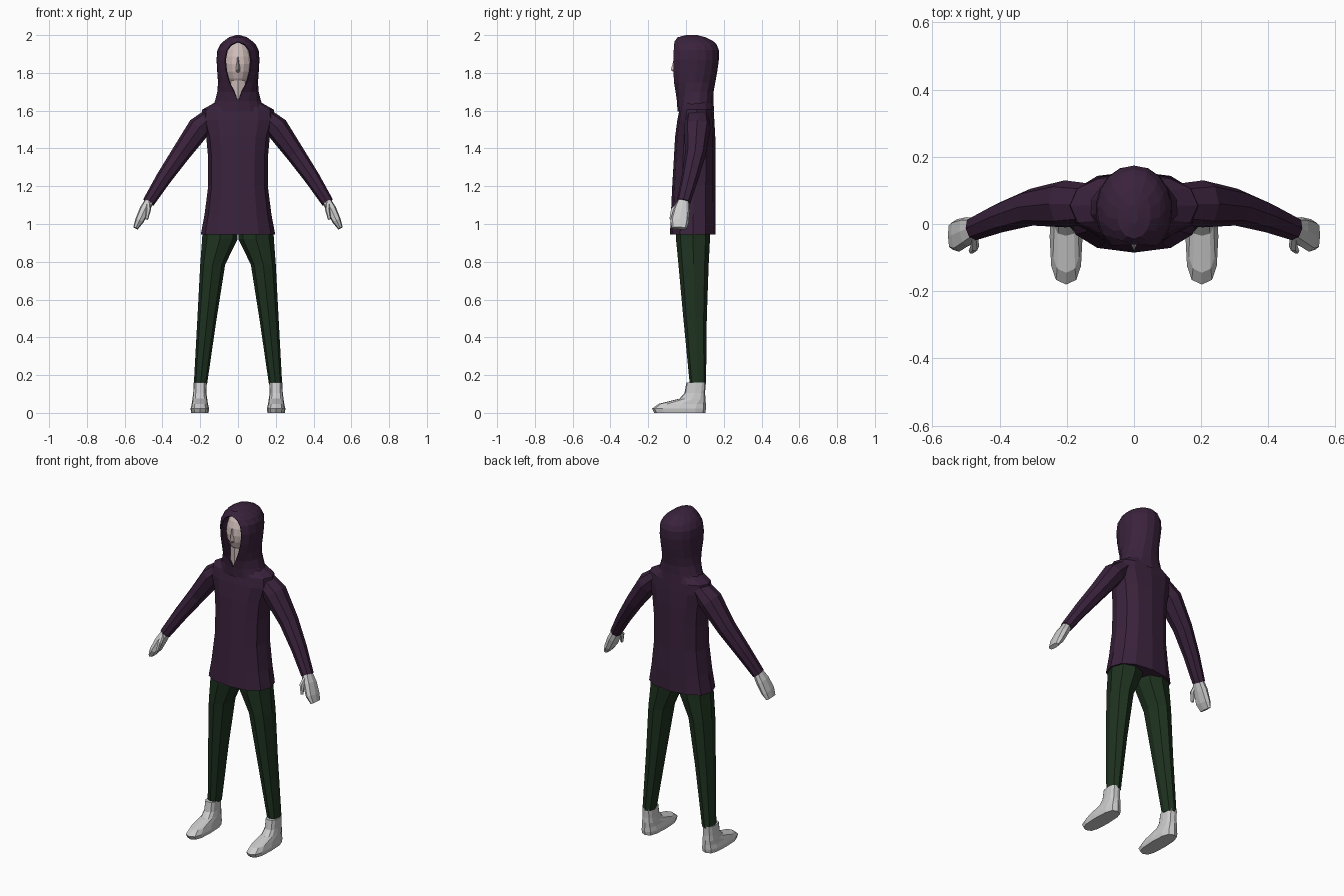
import bpy, bmesh
from math import sin, cos, pi, asin
from mathutils import Vector

if "Cube" in bpy.data.objects:
    bpy.data.objects.remove(bpy.data.objects["Cube"])


def material(name, col):
    m = bpy.data.materials.new(name)
    m.diffuse_color = (*col, 1)
    m.use_nodes = True
    m.node_tree.nodes["Principled BSDF"].inputs["Base Color"].default_value = m.diffuse_color
    return m


PURPLE = material("purple_cloth", (0.042, 0.016, 0.045))
GREEN = material("green_cloth", (0.013, 0.032, 0.014))
SKIN = material("skin", (0.62, 0.50, 0.48))


def power(v, e):
    return abs(v) ** e * (1 if v >= 0 else -1)


def flat_ring(z, x, rx, yf, yb, n=12, e=0.85):
    """Horizontal rounded ring between front yf and back yb."""
    cy, ry = (yf + yb) / 2, (yb - yf) / 2
    return [Vector((x + rx * power(sin(2 * pi * i / n), e),
                    cy - ry * power(cos(2 * pi * i / n), e), z)) for i in range(n)]


def tube_rings(path, n=8, e=0.9):
    """Rings square to a path of (x, y, z, thickness, width)."""
    pts = [Vector(p[:3]) for p in path]
    rings = []
    for i, (p, q) in enumerate(zip(pts, path)):
        d = (pts[min(i + 1, len(pts) - 1)] - pts[max(i - 1, 0)]).normalized()
        u = d.cross(Vector((0, 1, 0))).normalized()
        v = d.cross(u)
        rings.append([p + u * q[3] * power(cos(2 * pi * k / n), e)
                      + v * q[4] * power(sin(2 * pi * k / n), e) for k in range(n)])
    return rings


def loft(name, rings, mat=None, closed=True, caps=True, mirror=False):
    bm = bmesh.new()
    rows = [[bm.verts.new(p) for p in r] for r in rings]
    n = len(rows[0])
    for a, b in zip(rows, rows[1:]):
        for i in range(n if closed else n - 1):
            j = (i + 1) % n
            bm.faces.new((a[i], a[j], b[j], b[i]))
    if caps:
        bm.faces.new(rows[0])
        bm.faces.new(rows[-1])
    bmesh.ops.remove_doubles(bm, verts=bm.verts, dist=0.0005)
    bmesh.ops.recalc_face_normals(bm, faces=bm.faces)
    me = bpy.data.meshes.new(name)
    bm.to_mesh(me)
    bm.free()
    ob = bpy.data.objects.new(name, me)
    bpy.context.collection.objects.link(ob)
    if mat:
        me.materials.append(mat)
    if mirror:
        ob.modifiers.new("mirror", 'MIRROR')
    return ob


# Hoodie body: z, half width, front, back
body = [(0.945, 0.197, -0.085, 0.157), (1.05, 0.177, -0.08, 0.157), (1.2, 0.158, -0.073, 0.155),
        (1.35, 0.158, -0.064, 0.155), (1.46, 0.168, -0.058, 0.155), (1.55, 0.195, -0.046, 0.15),
        (1.605, 0.19, -0.035, 0.146), (1.65, 0.11, -0.025, 0.135)]
loft("hoodie_body", [flat_ring(z, 0, rx, f, b) for z, rx, f, b in body], PURPLE)

# Sleeves
loft("sleeves", tube_rings([(0.13, 0.06, 1.58, 0.045, 0.06), (0.205, 0.06, 1.51, 0.062, 0.07),
                            (0.305, 0.05, 1.37, 0.05, 0.055), (0.395, 0.02, 1.24, 0.041, 0.045),
                            (0.474, -0.013, 1.115, 0.032, 0.036)]), PURPLE, mirror=True)

# Hood: z, half width, front, back, half width of the face opening
hood = [(1.595, 0.15, -0.045, 0.148, 0), (1.65, 0.125, -0.048, 0.146, 0.0),
        (1.70, 0.110, -0.055, 0.146, 0.022), (1.75, 0.106, -0.064, 0.155, 0.047),
        (1.81, 0.111, -0.066, 0.166, 0.064), (1.87, 0.115, -0.066, 0.174, 0.070),
        (1.92, 0.110, -0.065, 0.174, 0.060), (1.95, 0.094, -0.063, 0.162, 0.038),
        (1.966, 0.080, -0.061, 0.147, 0.0), (1.988, 0.050, -0.045, 0.105, 0),
        (2.0, 0.012, 0.0, 0.06, 0)]


def hood_arc(z, rx, yf, yb, w, n=14):
    a0 = asin(w / rx)
    pts = []
    for k in range(n + 1):
        a = a0 + (2 * pi - 2 * a0) * k / n
        pts.append(Vector((rx * power(sin(a), 0.95),
                           yb + (yf - yb) * (cos(a) + 1) / (cos(a0) + 1), z)))
    pts[0].x, pts[-1].x = w, -w
    return pts


hood_ob = loft("hood", [hood_arc(*h) for h in hood], PURPLE, closed=False, caps=False)
bm = bmesh.new()
bm.from_mesh(hood_ob.data)
bmesh.ops.holes_fill(bm, edges=[e for e in bm.edges if e.is_boundary
                                and min(v.co.z for v in e.verts) > 1.99], sides=20)
bmesh.ops.recalc_face_normals(bm, faces=bm.faces)
bm.to_mesh(hood_ob.data)
bm.free()
rim = hood_ob.modifiers.new("thickness", 'SOLIDIFY')
rim.thickness = 0.008

# Head, nose and neck
bm = bmesh.new()
bmesh.ops.create_uvsphere(bm, u_segments=16, v_segments=10, radius=1)
for v in bm.verts:
    taper = 1 + 0.15 * min(v.co.z, 0)
    v.co = (v.co.x * 0.082 * taper, 0.035 + v.co.y * 0.092, 1.846 + v.co.z * 0.128)
me = bpy.data.meshes.new("head")
bm.to_mesh(me)
bm.free()
me.materials.append(SKIN)
bpy.context.collection.objects.link(bpy.data.objects.new("head", me))
loft("nose", [flat_ring(z, 0, w, f, -0.03, 4, 1) for z, w, f in
              [(1.803, 0.008, -0.062), (1.815, 0.012, -0.08), (1.885, 0.005, -0.062)]], SKIN)
loft("neck", [flat_ring(z, 0, 0.05, f, 0.09, 8) for z, f in [(1.62, -0.03), (1.76, -0.035)]], SKIN)

# Trousers: z, centre, half width, front, back
legs = [(1.0, 0.094, 0.092, -0.055, 0.13), (0.92, 0.096, 0.094, -0.053, 0.127),
        (0.785, 0.134, 0.066, -0.04, 0.12), (0.5, 0.164, 0.051, -0.014, 0.11),
        (0.15, 0.199, 0.035, 0.02, 0.106)]
loft("trousers", [flat_ring(z, x, r, f, b, 8, 0.9) for z, x, r, f, b in legs], GREEN, mirror=True)

# Boots: z, half width, front, back
boots = [(0.0, 0.046, -0.168, 0.102), (0.022, 0.049, -0.18, 0.106), (0.048, 0.043, -0.145, 0.105),
         (0.075, 0.039, -0.035, 0.103), (0.105, 0.035, -0.008, 0.101), (0.16, 0.034, 0.002, 0.104)]
loft("boots", [flat_ring(z, 0.202, r, f, b, 12, 0.7) for z, r, f, b in boots], mirror=True)

# Mitten hands and thumbs
loft("hands", tube_rings([(0.468, -0.012, 1.125, 0.024, 0.03), (0.495, -0.022, 1.075, 0.027, 0.043),
                          (0.523, -0.034, 1.015, 0.023, 0.049), (0.542, -0.036, 0.978, 0.013, 0.04)],
                         8, 0.7), mirror=True)
loft("thumbs", tube_rings([(0.476, -0.035, 1.11, 0.012, 0.014), (0.474, -0.066, 1.075, 0.013, 0.016),
                           (0.484, -0.08, 1.025, 0.008, 0.009)], 6), mirror=True)
